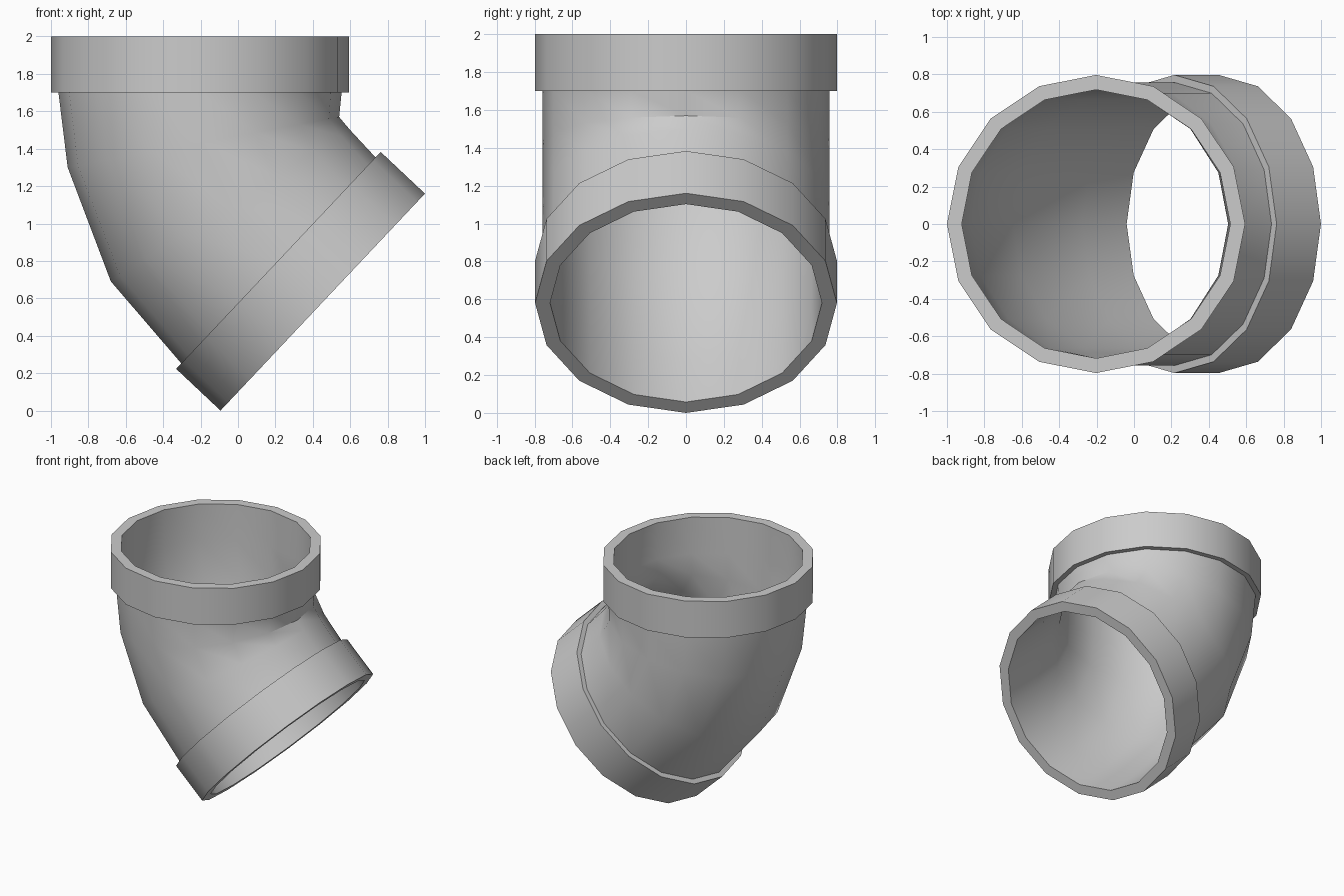
import bpy, bmesh
from math import cos, sin, pi, radians

if "Cube" in bpy.data.objects:
    bpy.data.objects.remove(bpy.data.objects["Cube"])

SIDES = 16
R_COLLAR, R_BODY, R_BORE = 0.797, 0.757, 0.718

# Stations along the bend: centre x, centre z, tilt in degrees, in-plane squeeze
top_end = (-0.203, 2.0, 0, 1)
top_step = (-0.203, 1.7, 0, 1)
bend_1 = (-0.185, 1.435, 10.5, 0.975)
bend_2 = (-0.04, 1.095, 32.3, 1)
low_step = (0.216, 0.803, 46.7, 1)
low_end = (0.453, 0.58, 46.7, 1)
path = [top_end, top_step, bend_1, bend_2, low_step, low_end]


def add_ring(bm, station, radius):
    x, z, tilt, squeeze = station
    t = radians(tilt)
    ring = []
    for i in range(SIDES):
        a = 2 * pi * i / SIDES
        u = radius * squeeze * cos(a)
        ring.append(bm.verts.new((x + u * cos(t), radius * sin(a), z + u * sin(t))))
    return ring


# Outer skin with stepped collars, then back up the bore, closed into one shell
sections = [(top_end, R_COLLAR), (top_step, R_COLLAR), (top_step, R_BODY),
            (bend_1, R_BODY), (bend_2, R_BODY),
            (low_step, R_BODY), (low_step, R_COLLAR), (low_end, R_COLLAR)]
sections += [(s, R_BORE) for s in reversed(path)]

bm = bmesh.new()
rings = [add_ring(bm, s, r) for s, r in sections]
for k, ring in enumerate(rings):
    nxt = rings[(k + 1) % len(rings)]
    for i in range(SIDES):
        j = (i + 1) % SIDES
        bm.faces.new((ring[i], ring[j], nxt[j], nxt[i]))
bmesh.ops.recalc_face_normals(bm, faces=bm.faces)

mesh = bpy.data.meshes.new("pipe_elbow")
bm.to_mesh(mesh)
bm.free()
elbow = bpy.data.objects.new("pipe_elbow", mesh)
bpy.context.collection.objects.link(elbow)

# Smooth pipe walls, crisp collar edges
bpy.context.view_layer.objects.active = elbow
elbow.select_set(True)
bpy.ops.object.shade_smooth_by_angle(angle=radians(42))
